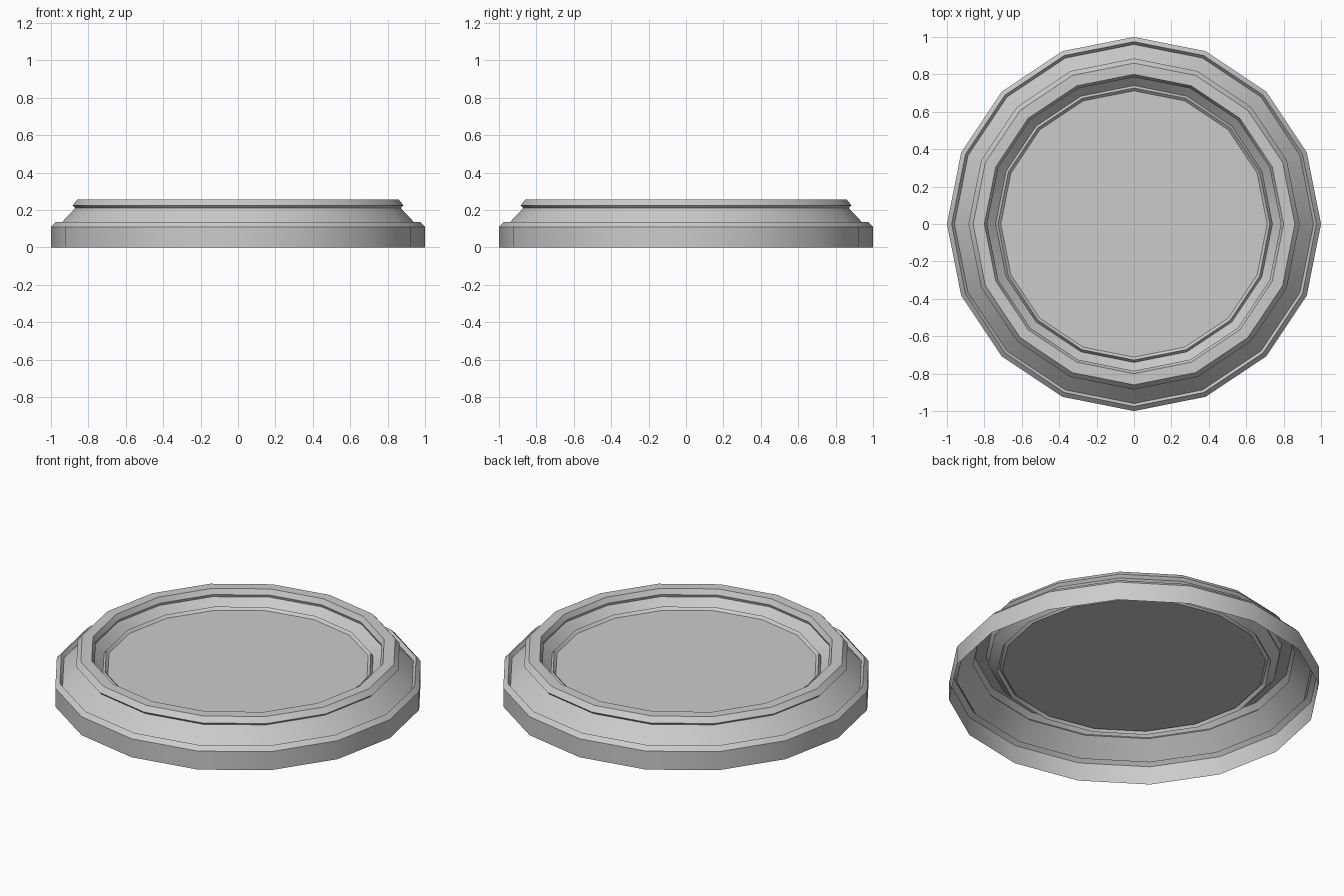
import bpy, bmesh, math

cube = bpy.data.objects.get("Cube")
if cube:
    bpy.data.objects.remove(cube, do_unlink=True)

SIDES = 16

# Profile as (radius, height): skirt, groove, sloped shoulder, lip, inner wall, ridge, floor
PROFILE = [
    (1.0, 0.0), (1.0, 0.11), (0.975, 0.135), (0.96, 0.115),
    (0.87, 0.21), (0.885, 0.225), (0.86, 0.255),
    (0.80, 0.255), (0.785, 0.225), (0.79, 0.21),
    (0.74, 0.16), (0.727, 0.18), (0.712, 0.165),
]

grey = bpy.data.materials.new("plain grey")
grey.use_nodes = True
colour = (0.6, 0.6, 0.6, 1)
grey.diffuse_color = colour
grey.node_tree.nodes["Principled BSDF"].inputs["Base Color"].default_value = colour


def ring(bm, radius, height):
    return [bm.verts.new((radius * math.cos(math.tau * i / SIDES),
                          radius * math.sin(math.tau * i / SIDES), height))
            for i in range(SIDES)]


# Round open-bottomed shell with a recessed floor
bm = bmesh.new()
rings = [ring(bm, r, z) for r, z in PROFILE]
for low, high in zip(rings, rings[1:]):
    for i in range(SIDES):
        j = (i + 1) % SIDES
        bm.faces.new((low[i], low[j], high[j], high[i]))
bm.faces.new(rings[-1])

mesh = bpy.data.meshes.new("round_base")
bm.to_mesh(mesh)
bm.free()
mesh.materials.append(grey)
base = bpy.data.objects.new("round_base", mesh)
bpy.context.collection.objects.link(base)

# Smooth around the ring, crisp between the bands
bpy.ops.object.select_all(action='DESELECT')
base.select_set(True)
bpy.context.view_layer.objects.active = base
bpy.ops.object.shade_smooth_by_angle(angle=math.radians(30))
